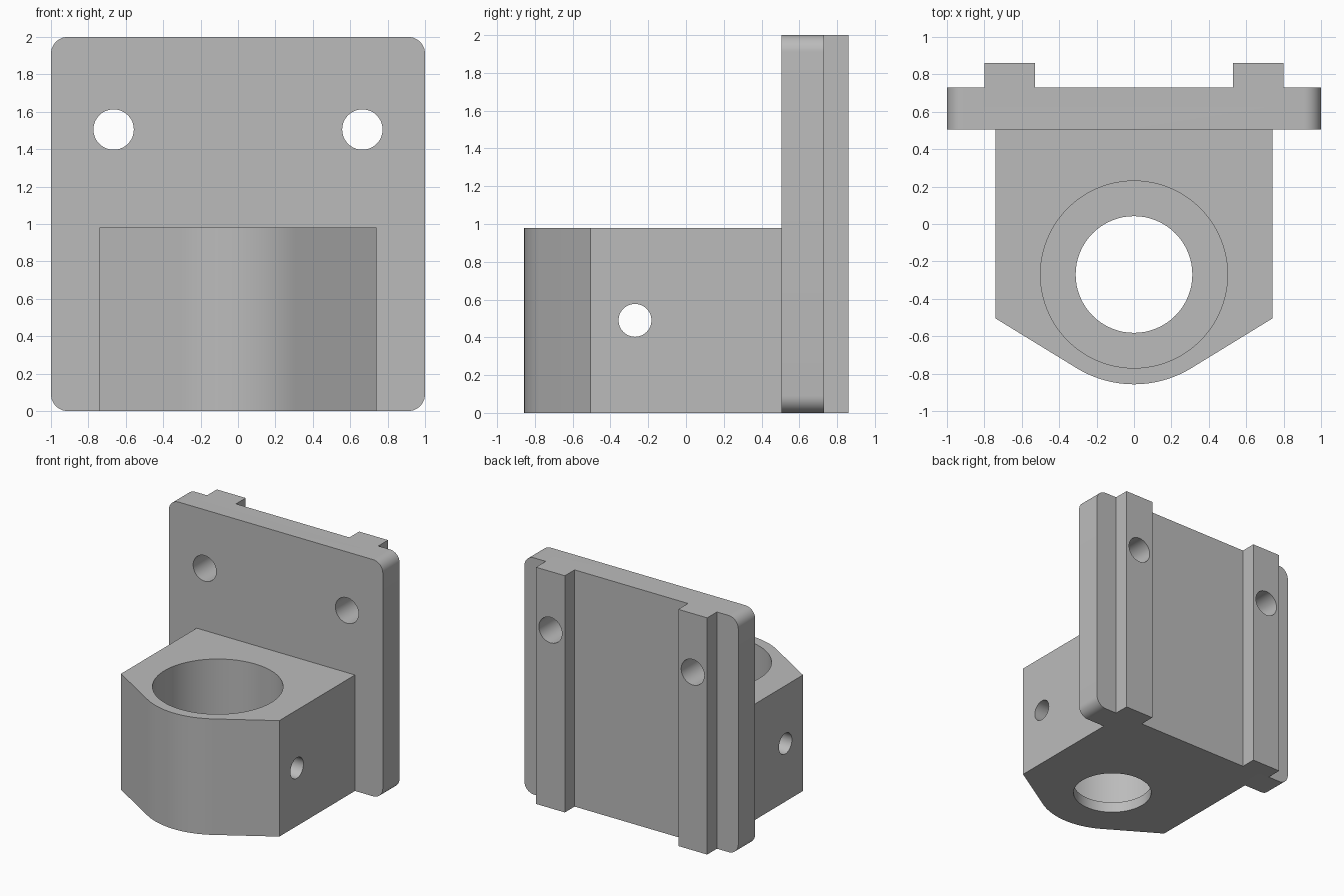
import bpy, bmesh, math
from mathutils import Matrix, Vector

cube = bpy.data.objects.get("Cube")
if cube:
    bpy.data.objects.remove(cube, do_unlink=True)

grey = bpy.data.materials.new("plain grey")
grey.use_nodes = True
colour = (0.5, 0.5, 0.5, 1)
grey.diffuse_color = colour
grey.node_tree.nodes["Principled BSDF"].inputs["Base Color"].default_value = colour


def prism(name, outline, direction):
    """Extrude a closed 3D outline along a direction."""
    bm = bmesh.new()
    face = bm.faces.new([bm.verts.new(p) for p in outline])
    new = bmesh.ops.extrude_face_region(bm, geom=[face])["geom"]
    bmesh.ops.translate(bm, vec=direction,
                        verts=[v for v in new if isinstance(v, bmesh.types.BMVert)])
    bmesh.ops.recalc_face_normals(bm, faces=bm.faces)
    mesh = bpy.data.meshes.new(name)
    bm.to_mesh(mesh)
    bm.free()
    mesh.materials.append(grey)
    obj = bpy.data.objects.new(name, mesh)
    bpy.context.collection.objects.link(obj)
    return obj


def arc(cx, cy, r, start, end, steps):
    return [(cx + r * math.cos(start + (end - start) * i / steps),
             cy + r * math.sin(start + (end - start) * i / steps))
            for i in range(steps + 1)]


def drill(name, centre, radius, axis, length, sides=64):
    """Cylinder cutter starting at centre and running along axis."""
    turn = Vector((0, 0, 1)).rotation_difference(Vector(axis)).to_matrix()
    ring = arc(0, 0, radius, 0, math.tau, sides)[:-1]
    outline = [Vector(centre) + turn @ Vector((x, y, 0)) for x, y in ring]
    return prism(name, outline, Vector(axis) * length)


def combine(target, tool, operation):
    mod = target.modifiers.new(tool.name, "BOOLEAN")
    mod.operation = operation
    mod.solver = "EXACT"
    mod.object = tool
    bpy.context.view_layer.objects.active = target
    bpy.ops.object.modifier_apply(modifier=mod.name)
    bpy.data.objects.remove(tool, do_unlink=True)


HALF_W, BODY_H, BORE_Y = 0.74, 0.98, -0.27
PLATE_FRONT, PLATE_BACK, RAIL_BACK = 0.505, 0.73, 0.86
SHOULDER_Y, NOSE_R = -0.505, 0.587

# Mounting plate with rounded corners
corner = 0.09
edge = 1 - corner
plate_outline = []
for i, (sx, sz) in enumerate(((1, 1), (-1, 1), (-1, -1), (1, -1))):
    a = i * math.pi / 2
    plate_outline += arc(sx * edge, 1 + sz * edge, corner, a, a + math.pi / 2, 10)
bracket = prism("mounting_bracket", [(x, PLATE_FRONT, z) for x, z in plate_outline],
                (0, PLATE_BACK - PLATE_FRONT, 0))

# Bearing block: square back, slanted shoulders tangent to a round nose
dx, dy = HALF_W, SHOULDER_Y - BORE_Y
tangent = math.atan2(dy, dx) - math.acos(NOSE_R / math.hypot(dx, dy))
overlap = 0.1
block_outline = [(HALF_W, PLATE_FRONT + overlap), (-HALF_W, PLATE_FRONT + overlap),
                 (-HALF_W, SHOULDER_Y)]
block_outline += arc(0, BORE_Y, NOSE_R, -math.pi - tangent, tangent, 24)
block_outline += [(HALF_W, SHOULDER_Y)]
combine(bracket, prism("block", [(x, y, 0) for x, y in block_outline],
                       (0, 0, BODY_H)), "UNION")

# Vertical rails on the back
for s in (-1, 1):
    rail = [(s * 0.53, PLATE_BACK - overlap, 0), (s * 0.8, PLATE_BACK - overlap, 0),
            (s * 0.8, RAIL_BACK, 0), (s * 0.53, RAIL_BACK, 0)]
    combine(bracket, prism("rail", rail, (0, 0, 2)), "UNION")

# Bolt holes through plate and rails
for s in (-1, 1):
    combine(bracket, drill("bolt_hole", (s * 0.665, 0.3, 1.505), 0.108, (0, 1, 0), 1, 48),
            "DIFFERENCE")

# Stepped bore and cross pin hole
combine(bracket, drill("bore", (0, BORE_Y, 0.09), 0.5, (0, 0, 1), 1.2, 96), "DIFFERENCE")
combine(bracket, drill("lower_bore", (0, BORE_Y, -0.2), 0.312, (0, 0, 1), 0.6), "DIFFERENCE")
combine(bracket, drill("pin_hole", (-1, BORE_Y, 0.49), 0.087, (1, 0, 0), 2, 48), "DIFFERENCE")

# Smooth curved walls, keep edges sharp
bpy.ops.object.select_all(action="DESELECT")
bracket.select_set(True)
bpy.context.view_layer.objects.active = bracket
bpy.ops.object.shade_smooth_by_angle(angle=math.radians(25))
